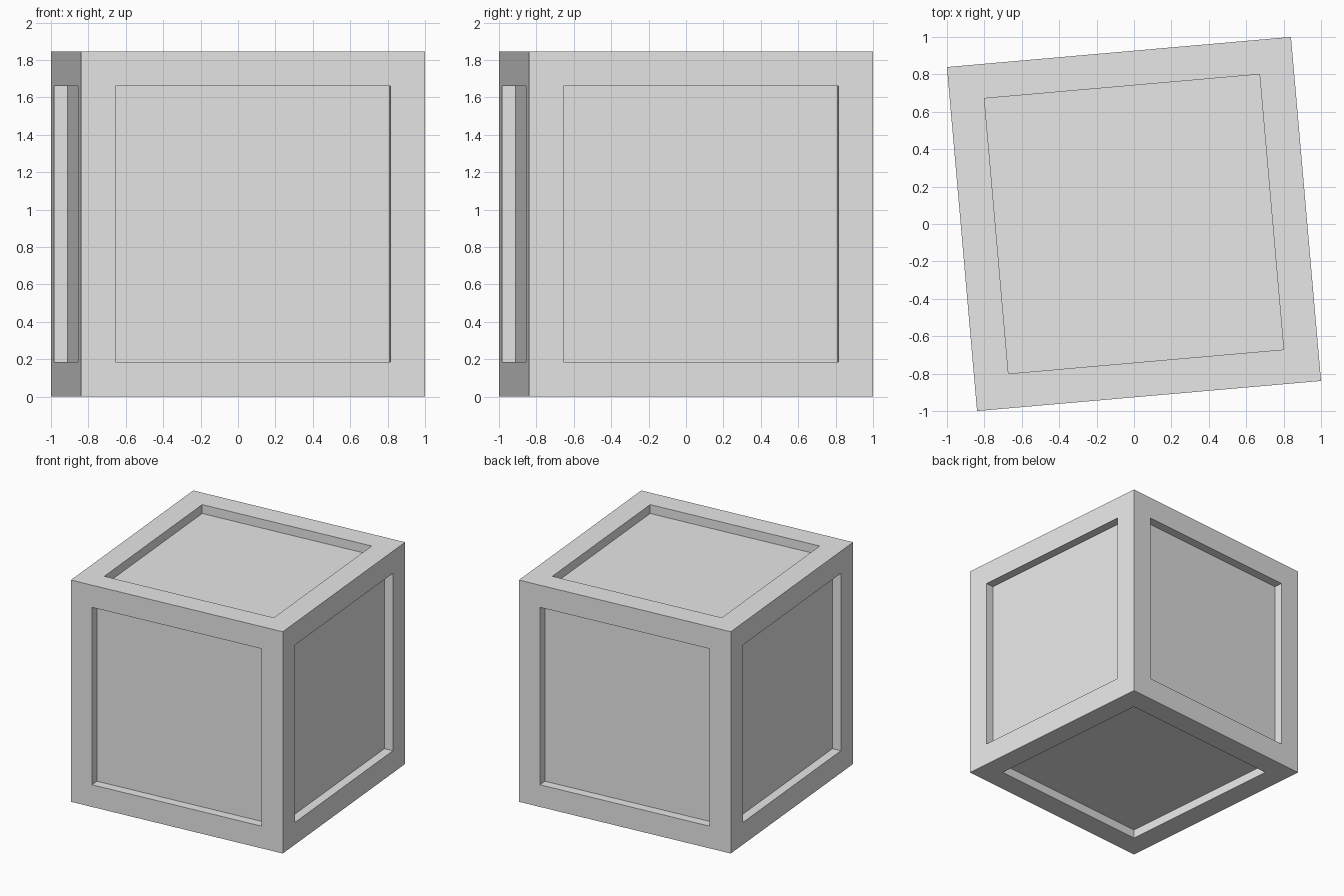
import bpy
import bmesh
import math

old = bpy.data.objects.get("Cube")
if old:
    bpy.data.objects.remove(old, do_unlink=True)

TURN = math.radians(5)
SIDE = 2 / (math.cos(TURN) + math.sin(TURN))   # turned footprint spans 2 units
BORDER = SIDE * 0.1
DEPTH = SIDE * 0.04

# Plain grey for the whole crate
grey = bpy.data.materials.new("light_grey")
grey.use_nodes = True
colour = (0.8, 0.8, 0.8, 1)
grey.diffuse_color = colour
grey.node_tree.nodes["Principled BSDF"].inputs["Base Color"].default_value = colour

# Crate: a cube with a straight-walled recessed panel on every side
bm = bmesh.new()
bmesh.ops.create_cube(bm, size=SIDE)
panels = bm.faces[:]
bmesh.ops.inset_individual(bm, faces=panels, thickness=BORDER, use_even_offset=True)
for panel in bmesh.ops.extrude_discrete_faces(bm, faces=panels)["faces"]:
    panel.normal_update()
    bmesh.ops.translate(bm, verts=panel.verts[:], vec=panel.normal * -DEPTH)
bm.normal_update()

mesh = bpy.data.meshes.new("crate")
bm.to_mesh(mesh)
bm.free()
mesh.materials.append(grey)

crate = bpy.data.objects.new("crate", mesh)
crate.location.z = SIDE / 2
crate.rotation_euler.z = TURN
bpy.context.collection.objects.link(crate)
